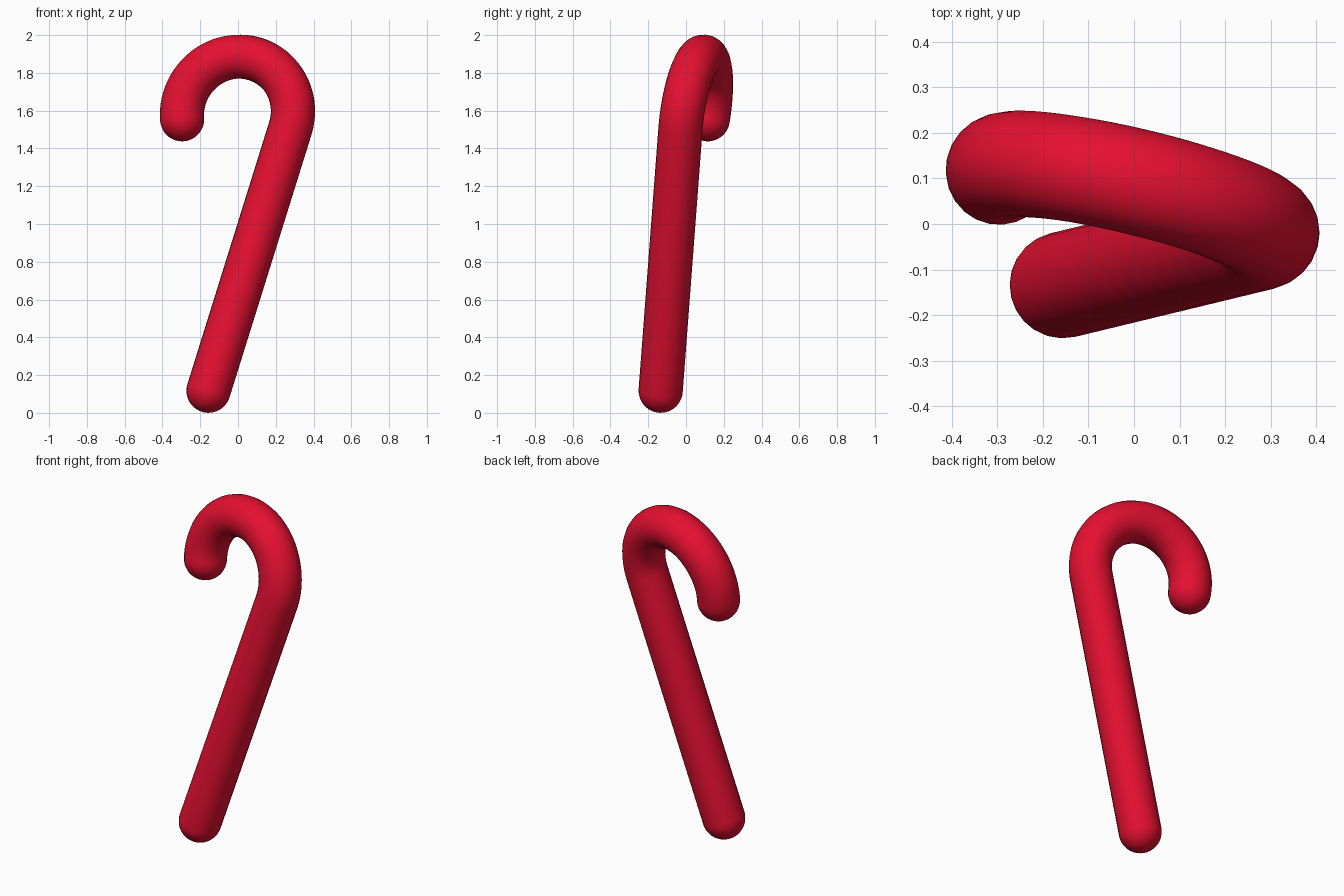
import bpy
from math import sin, cos, pi, radians
from mathutils import Vector

default = bpy.data.objects.get("Cube")
if default:
    bpy.data.objects.remove(default, do_unlink=True)

# Dimensions and the tilted plane the cane lies in
TUBE, BEND, SHAFT = 0.117, 0.302, 1.458
ARC = radians(202)
centre = Vector((-0.003, 0.05, 1.587))
up = Vector((0.297, 0.072, 0.952)).normalized()
side = Vector((0.23, 0.962, -0.145)).cross(up).normalized()

red = bpy.data.materials.new("candy red")
red.use_nodes = True
red.diffuse_color = (0.78, 0.005, 0.03, 1)
red.node_tree.nodes["Principled BSDF"].inputs["Base Color"].default_value = red.diffuse_color


def cap(origin, direction, steps=12):
    """Path points and radii of a round end, from the tube outwards."""
    angles = [i / steps * pi / 2 for i in range(1, steps + 1)]
    return [(origin + direction * TUBE * sin(a), max(cos(a), 0.0)) for a in angles]


# Centre line: bottom cap, straight shaft, hook, tip cap
foot = centre + side * BEND - up * SHAFT
path = cap(foot, -up)[::-1]
path += [(foot + up * SHAFT * i / 8, 1.0) for i in range(8)]
for i in range(49):
    a = ARC * i / 48
    path.append((centre + (side * cos(a) + up * sin(a)) * BEND, 1.0))
path += cap(path[-1][0], up * cos(ARC) - side * sin(ARC))

# Sweep a round section along the centre line
curve = bpy.data.curves.new("candy_cane", "CURVE")
curve.dimensions = "3D"
curve.bevel_depth = TUBE
curve.bevel_resolution = 10
spline = curve.splines.new("POLY")
spline.points.add(len(path) - 1)
for point, (co, radius) in zip(spline.points, path):
    point.co = (*co, 1)
    point.radius = radius
cane = bpy.data.objects.new("candy_cane", curve)
bpy.context.collection.objects.link(cane)
curve.materials.append(red)

# Turn into a smooth closed mesh
bpy.ops.object.select_all(action="DESELECT")
cane.select_set(True)
bpy.context.view_layer.objects.active = cane
bpy.ops.object.convert(target="MESH")
bpy.ops.object.mode_set(mode="EDIT")
bpy.ops.mesh.select_all(action="SELECT")
bpy.ops.mesh.remove_doubles(threshold=0.0001)
bpy.ops.mesh.normals_make_consistent(inside=False)
bpy.ops.object.mode_set(mode="OBJECT")
bpy.ops.object.shade_smooth()
